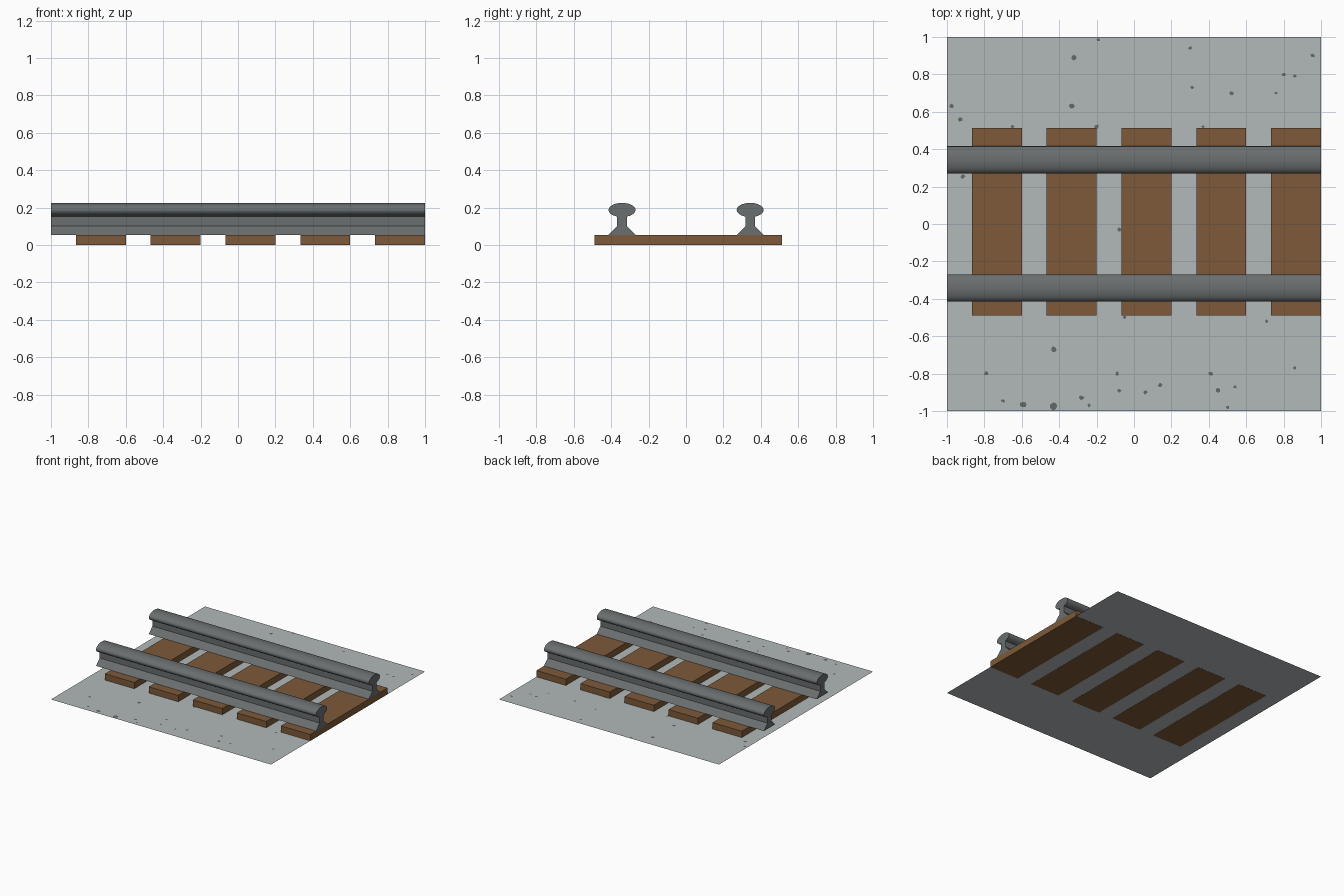
import bpy, bmesh, math, random

if "Cube" in bpy.data.objects:
    bpy.data.objects.remove(bpy.data.objects["Cube"])

random.seed(4)


def srgb(r, g, b):
    f = lambda c: c / 12.92 if c <= 0.04045 else ((c + 0.055) / 1.055) ** 2.4
    return (f(r / 255), f(g / 255), f(b / 255), 1)


def material(name, rgb):
    m = bpy.data.materials.new(name)
    m.diffuse_color = srgb(*rgb)
    m.use_nodes = True
    m.node_tree.nodes["Principled BSDF"].inputs["Base Color"].default_value = m.diffuse_color
    return m


STEEL = material("steel grey", (106, 110, 111))
WOOD = material("brown wood", (125, 90, 57))
GRAVEL = material("light gravel", (178, 184, 186))
STONE = material("dark stone", (100, 105, 107))


def add_object(name, bm, mat):
    bmesh.ops.recalc_face_normals(bm, faces=bm.faces)
    me = bpy.data.meshes.new(name)
    bm.to_mesh(me)
    bm.free()
    me.materials.append(mat)
    ob = bpy.data.objects.new(name, me)
    bpy.context.collection.objects.link(ob)
    return ob


def box(name, lo, hi, mat):
    bm = bmesh.new()
    bmesh.ops.create_cube(bm, size=1)
    for v in bm.verts:
        v.co = [l + (c + 0.5) * (h - l) for c, l, h in zip(v.co, lo, hi)]
    return add_object(name, bm, mat)


def rail(name, y):
    # Sloped foot and narrow web, topped with an elliptical head
    profile = [(-0.026, 0.100), (-0.073, 0.053), (0.073, 0.053), (0.026, 0.100)]
    a = math.acos(0.026 / 0.072)
    n = 28
    for i in range(n + 1):
        t = -a + (math.pi + 2 * a) * i / n
        profile.append((0.072 * math.cos(t), 0.187 + 0.038 * math.sin(t)))
    bm = bmesh.new()
    face = bm.faces.new([bm.verts.new((-1, y + py, pz)) for py, pz in profile])
    out = bmesh.ops.extrude_face_region(bm, geom=[face], use_keep_orig=True)
    moved = [g for g in out["geom"] if isinstance(g, bmesh.types.BMVert)]
    bmesh.ops.translate(bm, verts=moved, vec=(2, 0, 0))
    ob = add_object(name, bm, STEEL)
    bpy.ops.object.select_all(action='DESELECT')
    ob.select_set(True)
    bpy.context.view_layer.objects.active = ob
    bpy.ops.object.shade_smooth_by_angle(angle=math.radians(30))


# Gravel bed: a single flat sheet
bm = bmesh.new()
bm.faces.new([bm.verts.new((x, y, 0.001)) for x, y in ((-1, -1), (1, -1), (1, 1), (-1, 1))])
add_object("gravel_bed", bm, GRAVEL)

# Wooden sleepers
for i in range(5):
    x = -0.867 + 0.4 * i
    box(f"sleeper_{i + 1}", (x, -0.49, 0), (x + 0.267, 0.513, 0.053), WOOD)

# Two steel rails
rail("rail_front", -0.342)
rail("rail_back", 0.343)

# Dark stones lying flat in the gravel: x, y, radius
stones = [
    (-0.33, 0.63, 0.018), (-0.20, 0.52, 0.014), (-0.32, 0.89, 0.016), (-0.93, 0.56, 0.016),
    (-0.975, 0.63, 0.014), (-0.19, 0.985, 0.010), (0.30, 0.94, 0.012), (0.31, 0.73, 0.012),
    (0.37, 0.52, 0.010), (0.52, 0.70, 0.014), (0.80, 0.80, 0.011), (0.86, 0.79, 0.010),
    (0.955, 0.90, 0.013), (0.76, 0.70, 0.009), (-0.65, 0.52, 0.011), (-0.915, 0.255, 0.014),
    (-0.08, -0.03, 0.012), (-0.43, -0.67, 0.017), (-0.79, -0.80, 0.013), (-0.70, -0.945, 0.012),
    (-0.59, -0.965, 0.021), (-0.43, -0.975, 0.022), (-0.28, -0.93, 0.015), (-0.24, -0.97, 0.010),
    (-0.09, -0.80, 0.012), (-0.08, -0.89, 0.012), (-0.05, -0.50, 0.010), (0.06, -0.90, 0.013),
    (0.14, -0.86, 0.012), (0.41, -0.80, 0.013), (0.45, -0.89, 0.014), (0.54, -0.87, 0.011),
    (0.50, -0.98, 0.010), (0.71, -0.52, 0.010), (0.86, -0.77, 0.011),
]
bm = bmesh.new()
for x, y, r in stones:
    bm.faces.new([bm.verts.new((x + r * random.uniform(0.6, 1.1) * math.cos(k * math.tau / 7),
                                y + r * random.uniform(0.6, 1.1) * math.sin(k * math.tau / 7),
                                0.002)) for k in range(7)])
add_object("dark_stones", bm, STONE)
